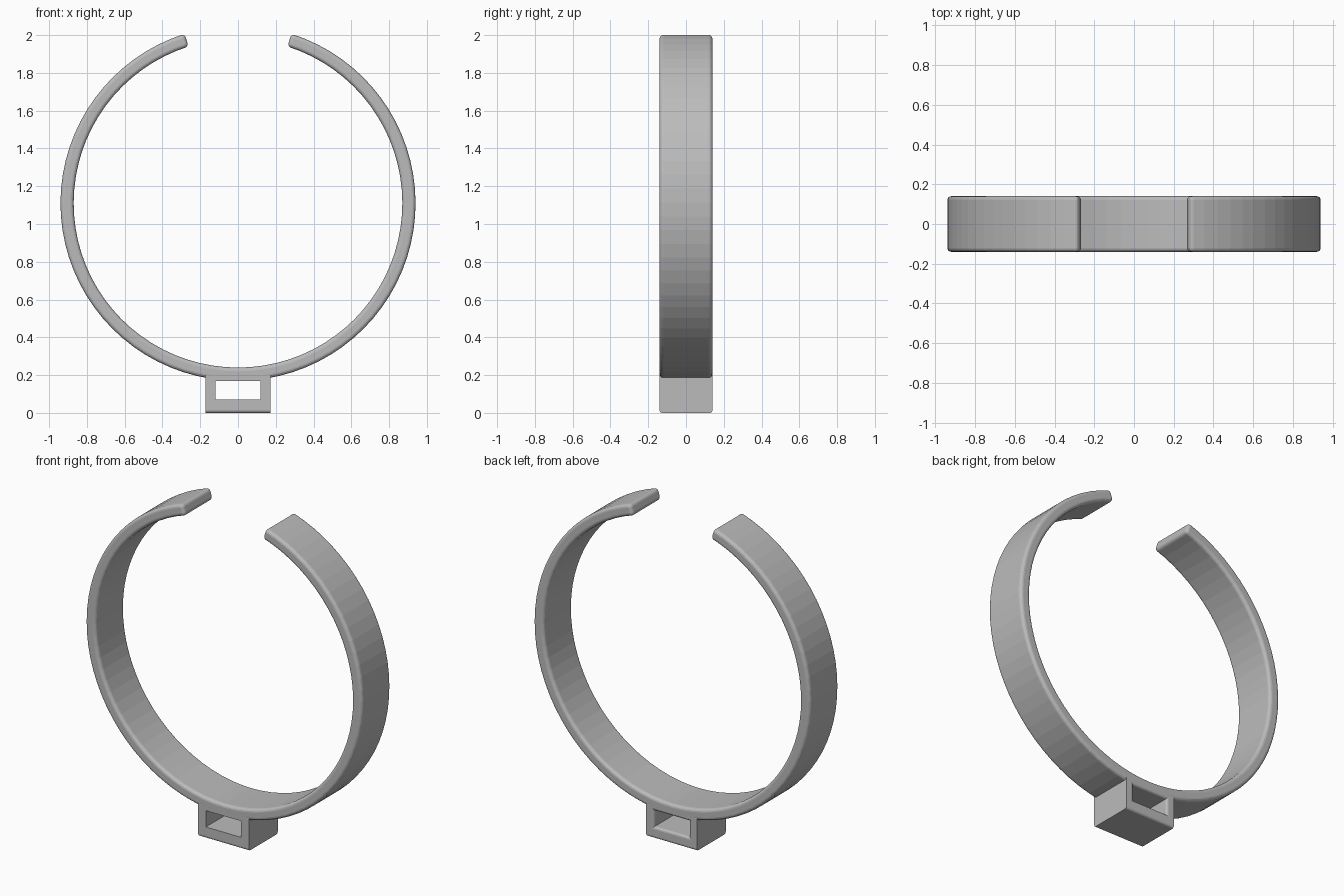
import bpy, bmesh
from math import sin, cos, radians

cube = bpy.data.objects.get("Cube")
if cube:
    bpy.data.objects.remove(cube, do_unlink=True)

grey = bpy.data.materials.new("plain grey")
grey.use_nodes = True
grey.diffuse_color = (0.5, 0.5, 0.5, 1)
grey.node_tree.nodes["Principled BSDF"].inputs["Base Color"].default_value = (0.5, 0.5, 0.5, 1)

HALF_DEPTH = 0.14


def sweep(name, sections, closed):
    """Skin a row of four-cornered sections into one solid."""
    bm = bmesh.new()
    loops = [[bm.verts.new(p) for p in s] for s in sections]
    pairs = list(zip(loops, loops[1:]))
    if closed:
        pairs.append((loops[-1], loops[0]))
    else:
        bm.faces.new(loops[0])
        bm.faces.new(loops[-1])
    for a, b in pairs:
        for i in range(4):
            j = (i + 1) % 4
            bm.faces.new((a[i], a[j], b[j], b[i]))
    bmesh.ops.recalc_face_normals(bm, faces=bm.faces)
    mesh = bpy.data.meshes.new(name)
    bm.to_mesh(mesh)
    bm.free()
    mesh.materials.append(grey)
    obj = bpy.data.objects.new(name, mesh)
    bpy.context.collection.objects.link(obj)
    return obj


# Open ring: rectangular band swept from one tip round the bottom to the other
CENTRE, OUTER, INNER, GAP, STEPS = 1.11, 0.94, 0.87, 17.5, 72


def band_section(angle):
    return [(r * sin(angle), y, CENTRE + r * cos(angle))
            for r, y in ((OUTER, -HALF_DEPTH), (OUTER, HALF_DEPTH),
                         (INNER, HALF_DEPTH), (INNER, -HALF_DEPTH))]


ring = sweep("open_ring", [band_section(radians(GAP + (360 - 2 * GAP) * i / STEPS))
                           for i in range(STEPS + 1)], closed=False)
rounding = ring.modifiers.new("rounded_edges", 'BEVEL')
rounding.width = 0.02
rounding.segments = 4
rounding.limit_method = 'ANGLE'
rounding.angle_limit = radians(30)


# Slotted mount: rectangles running over the outside and back through the slot
def rectangle(half_width, low, high, y):
    return [(-half_width, y, low), (half_width, y, low),
            (half_width, y, high), (-half_width, y, high)]


def outside(inset, y):
    return rectangle(0.172, inset, 0.21 - inset, y)


def slot(grow, y):
    return rectangle(0.12 + grow, 0.07 - grow, 0.17 + grow, y)


R = 0.014
quarter = [radians(a) for a in (0, 30, 60, 90)]
mount = [slot(0, -HALF_DEPTH)]
mount += [outside(R * (1 - sin(a)), -HALF_DEPTH + R * (1 - cos(a))) for a in quarter]
mount += [outside(R * (1 - cos(a)), HALF_DEPTH - R * (1 - sin(a))) for a in quarter]
mount += [slot(R * (1 - sin(a)), HALF_DEPTH - R * (1 - cos(a))) for a in quarter]
sweep("slotted_mount", mount, closed=True)
